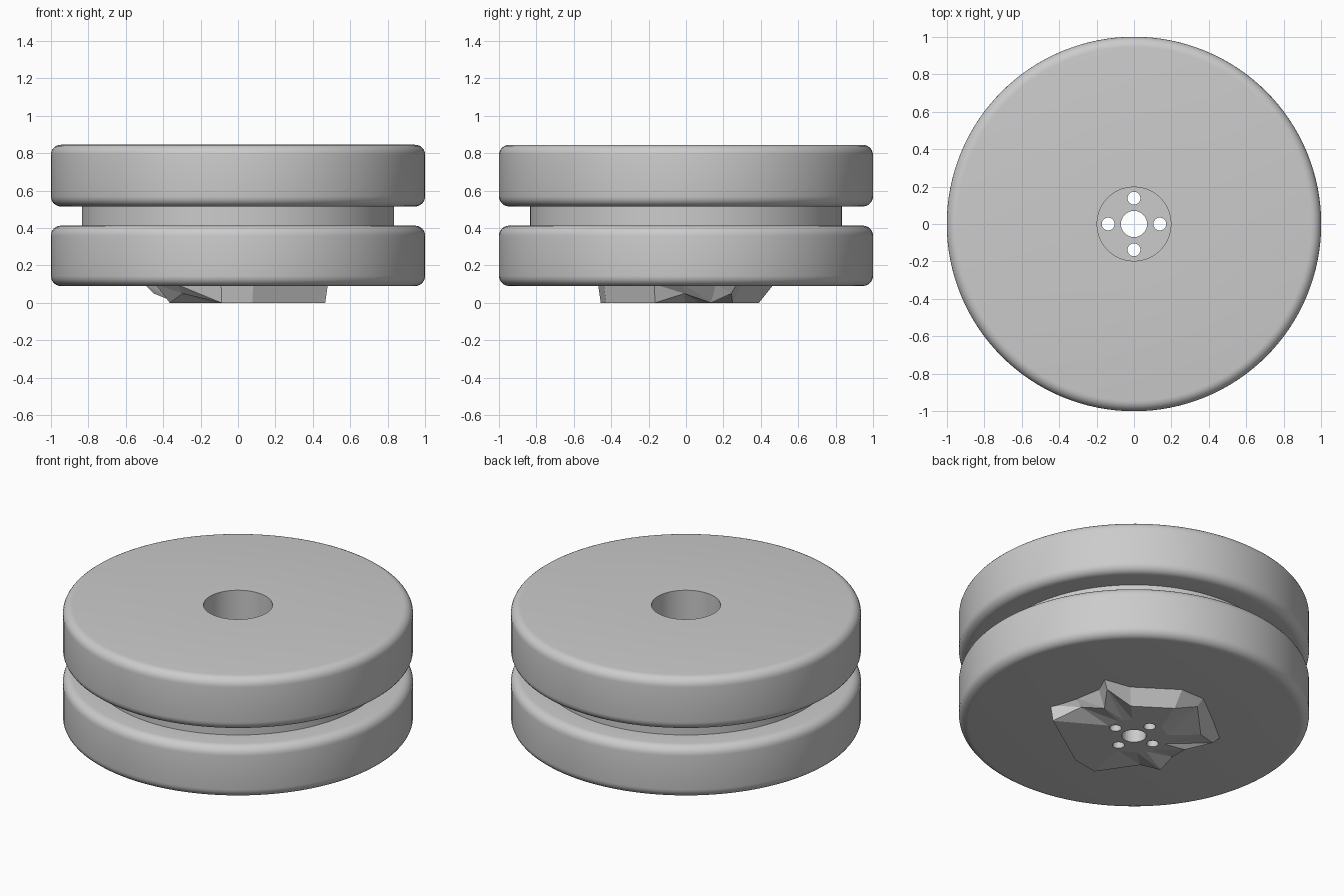
import bpy, bmesh, math
from mathutils import Matrix, Vector

cube = bpy.data.objects.get("Cube")
if cube:
    bpy.data.objects.remove(cube)

grey = bpy.data.materials.new("plain grey")
grey.use_nodes = True
grey.diffuse_color = (0.6, 0.6, 0.6, 1)
grey.node_tree.nodes["Principled BSDF"].inputs["Base Color"].default_value = (0.6, 0.6, 0.6, 1)


def make_object(name, bm):
    bmesh.ops.recalc_face_normals(bm, faces=bm.faces[:])
    mesh = bpy.data.meshes.new(name)
    bm.to_mesh(mesh)
    bm.free()
    mesh.materials.append(grey)
    obj = bpy.data.objects.new(name, mesh)
    bpy.context.collection.objects.link(obj)
    return obj


def activate(obj):
    bpy.ops.object.select_all(action='DESELECT')
    obj.select_set(True)
    bpy.context.view_layer.objects.active = obj


def rounded_rim(z0, z1, radius=1.0, fillet=0.055, steps=6):
    """Outer edge of one disc, rounded at both corners, from bottom to top."""
    points = []
    for z, start in ((z0 + fillet, -90), (z1 - fillet, 0)):
        for i in range(steps + 1):
            a = math.radians(start + 90 * i / steps)
            points.append((radius - fillet + fillet * math.cos(a), z + fillet * math.sin(a)))
    return points


def lathe(name, profile, segments=128):
    bm = bmesh.new()
    rings = []
    for s in range(segments):
        a = 2 * math.pi * s / segments
        rings.append([bm.verts.new((r * math.cos(a), r * math.sin(a), z)) for r, z in profile])
    n = len(profile)
    for s in range(segments):
        here, after = rings[s], rings[(s + 1) % segments]
        for i in range(n):
            j = (i + 1) % n
            bm.faces.new((here[i], after[i], after[j], here[j]))
    return make_object(name, bm)


# Twin discs joined by a recessed core, with a bore down the middle
BORE, CORE = 0.197, 0.833
profile = [(BORE, 0.09)] + rounded_rim(0.09, 0.413)
profile += [(CORE, 0.413), (CORE, 0.515)]
profile += rounded_rim(0.515, 0.845) + [(BORE, 0.845)]
body = lathe("grooved_double_wheel", profile)
activate(body)
bpy.ops.object.shade_smooth_by_angle(angle=math.radians(35))

# Rough faceted boss under the wheel; its top closes the bore
outline = [(.03, .47), (-.13, .47), (-.34, .31), (-.50, .18), (-.39, .08),
           (-.42, -.12), (-.44, -.24), (-.33, -.33), (-.09, -.47), (.08, -.44),
           (.48, -.17), (.43, -.01), (.40, .16), (.45, .27), (.28, .30)]
bm = bmesh.new()
top, edge, inner = [], [], []
for i, (x, y) in enumerate(outline):
    p = Vector((x, y, 0))
    valley = i % 2 == 1 and i != 9
    scale = 0.9 if valley else (0.97 if 7 < i < 11 else 0.83)
    top.append(bm.verts.new((x, y, 0.1)))
    edge.append(bm.verts.new((x * scale, y * scale, 0.05 if valley else 0)))
    inner.append(bm.verts.new(p.normalized() * 0.19))
for i in range(len(outline)):
    j = (i + 1) % len(outline)
    for a, b in ((top, edge), (edge, inner)):
        bm.faces.new((a[i], a[j], b[j]))
        bm.faces.new((a[i], b[j], b[i]))
bm.faces.new(top)
bm.faces.new(inner)
boss = make_object("faceted_boss", bm)

# Axle hole and four screw holes through the boss
bm = bmesh.new()
holes = [(0, 0, 0.07)]
holes += [(0.138 * math.cos(k * math.pi / 2), 0.138 * math.sin(k * math.pi / 2), 0.034) for k in range(4)]
for x, y, r in holes:
    bmesh.ops.create_cone(bm, cap_ends=True, segments=32, radius1=r, radius2=r, depth=0.6,
                          matrix=Matrix.Translation((x, y, 0.05)))
cutter = make_object("hole_cutter", bm)
cutter.hide_render = True
cut = boss.modifiers.new("holes", 'BOOLEAN')
cut.object = cutter
cut.operation = 'DIFFERENCE'
cut.solver = 'EXACT'
activate(boss)
bpy.ops.object.modifier_apply(modifier=cut.name)
bpy.data.objects.remove(cutter)
